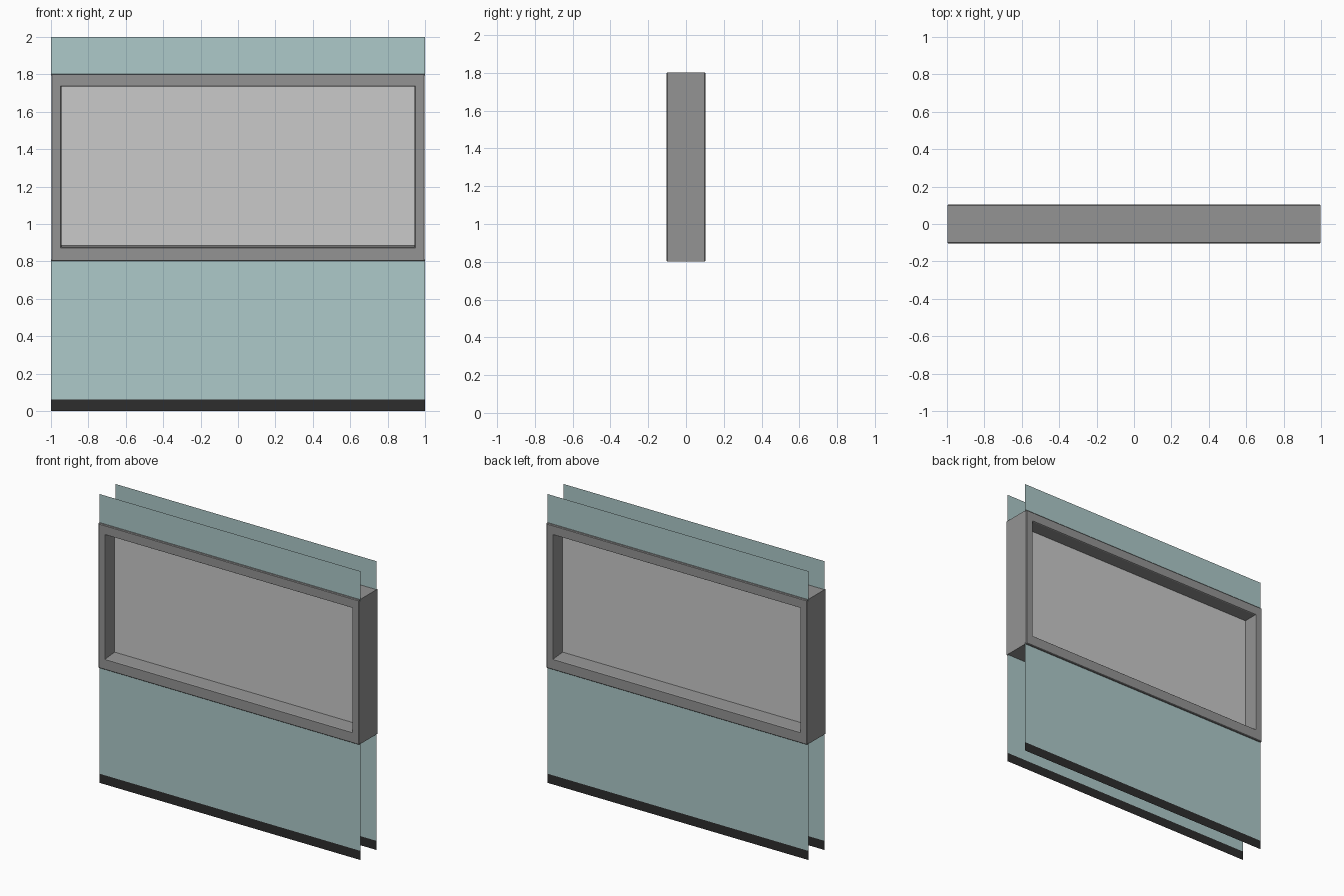
import bpy, bmesh

if "Cube" in bpy.data.objects:
    bpy.data.objects.remove(bpy.data.objects["Cube"])


def material(name, rgb):
    m = bpy.data.materials.new(name)
    m.diffuse_color = (*rgb, 1.0)
    m.use_nodes = True
    m.node_tree.nodes["Principled BSDF"].inputs["Base Color"].default_value = m.diffuse_color
    return m


WALL = material("pale teal wall", (0.42, 0.585, 0.585))
SKIRT = material("black skirting", (0.026, 0.026, 0.026))
FRAME = material("grey frame", (0.296, 0.296, 0.296))
PANE = material("light grey pane", (0.585, 0.585, 0.585))


def finish(name, bm, mat):
    me = bpy.data.meshes.new(name)
    bm.to_mesh(me)
    bm.free()
    me.materials.append(mat)
    ob = bpy.data.objects.new(name, me)
    bpy.context.collection.objects.link(ob)
    return ob


def rect(bm, x, z0, z1, y):
    return [bm.verts.new(p) for p in
            ((-x, y, z0), (x, y, z0), (x, y, z1), (-x, y, z1))]


def sheet(name, x, z0, z1, y, mat):
    bm = bmesh.new()
    loop = rect(bm, x, z0, z1, y)
    bm.faces.new(loop if y <= 0 else loop[::-1])
    return finish(name, bm, mat)


# Thin wall skins on both sides, with a skirting strip at the base
for side, y in (("front", -0.09), ("back", 0.09)):
    sheet(side + "_skirting", 1.0, 0.0, 0.063, y, SKIRT)
    sheet(side + "_lower_wall", 1.0, 0.063, 0.81, y, WALL)
    sheet(side + "_upper_wall", 1.0, 1.795, 2.0, y, WALL)

# Window frame: closed cross-section swept round the opening
# (half width, bottom, top, depth), from the pane outwards
half = [(0.945, 0.885, 1.735, 0.0),
        (0.945, 0.877, 1.735, -0.098),
        (0.948, 0.873, 1.738, -0.103),
        (0.994, 0.805, 1.798, -0.103),
        (0.998, 0.801, 1.803, -0.099)]
profile = half + [(x, a, b, -y) for x, a, b, y in reversed(half[1:])]
bm = bmesh.new()
loops = [rect(bm, *p) for p in profile]
for a, b in zip(loops, loops[1:] + loops[:1]):
    for i in range(4):
        j = (i + 1) % 4
        bm.faces.new((a[i], a[j], b[j], b[i]))
bmesh.ops.recalc_face_normals(bm, faces=bm.faces)
finish("window_frame", bm, FRAME)

# Pane in the middle of the frame
sheet("window_pane", 0.945, 0.885, 1.735, 0.0, PANE)
